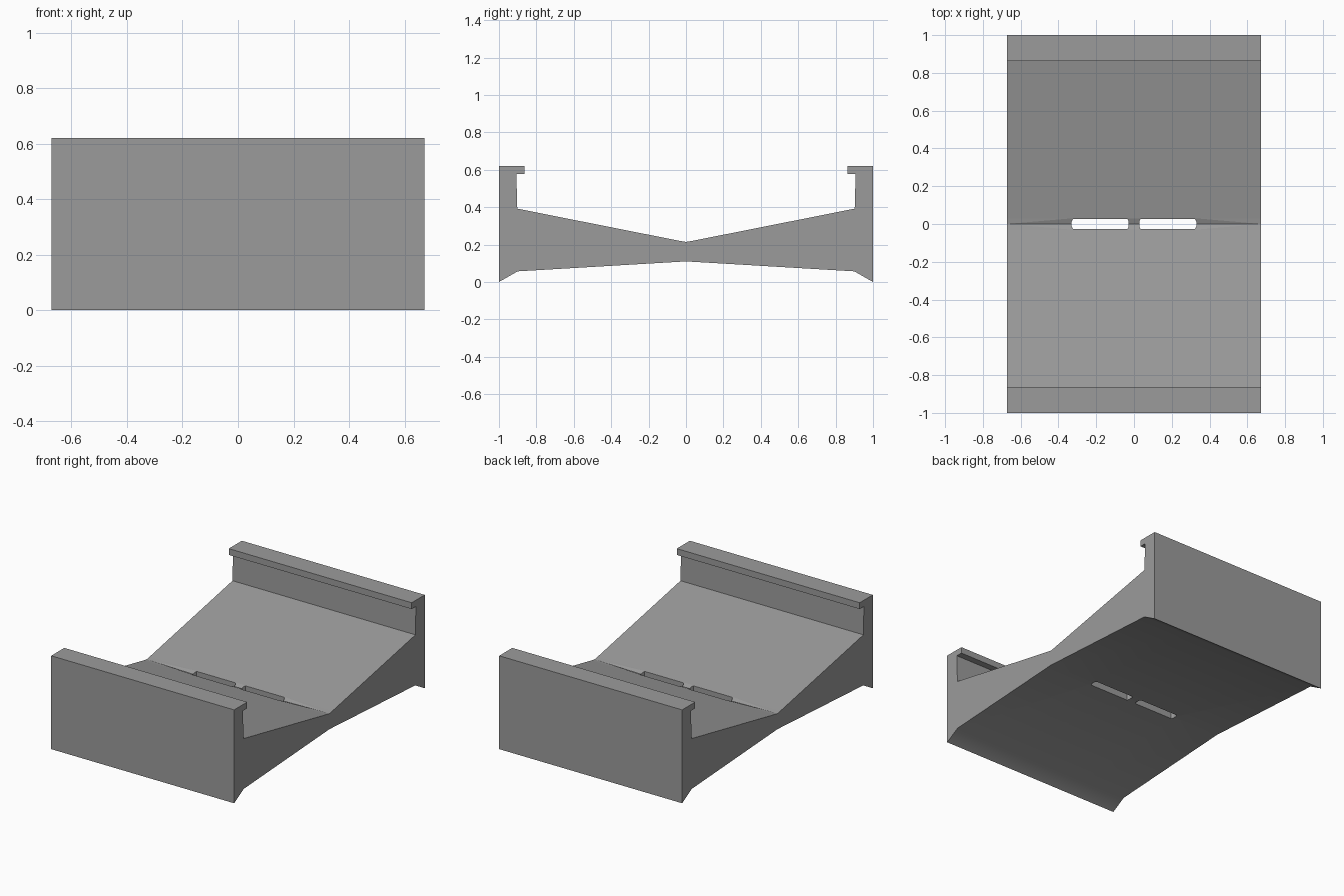
import bpy, bmesh

if "Cube" in bpy.data.objects:
    bpy.data.objects.remove(bpy.data.objects["Cube"])

HALF_X = 0.672

grey = bpy.data.materials.new("dark_grey")
grey.diffuse_color = (0.33, 0.33, 0.33, 1)
grey.use_nodes = True
grey.node_tree.nodes["Principled BSDF"].inputs["Base Color"].default_value = grey.diffuse_color


def loft(name, sections):
    """Closed solid from matching cross-section loops; soft-shaded underside."""
    bm = bmesh.new()
    rings = [[bm.verts.new(p) for p in s] for s in sections]
    n = len(rings[0])
    for a, b in zip(rings, rings[1:]):
        for i in range(n):
            j = (i + 1) % n
            bm.faces.new((a[i], a[j], b[j], b[i]))
    bm.faces.new(rings[0])
    bm.faces.new(rings[-1])
    bmesh.ops.recalc_face_normals(bm, faces=bm.faces)
    bmesh.ops.triangulate(bm, faces=bm.faces)
    for f in bm.faces:
        f.smooth = f.normal.z < -0.5 and f.calc_center_median().z < 0.2
    mesh = bpy.data.meshes.new(name)
    bm.to_mesh(mesh)
    bm.free()
    mesh.materials.append(grey)
    ob = bpy.data.objects.new(name, mesh)
    bpy.context.collection.objects.link(ob)
    return ob


# Channel: symmetric profile, with the valley falling towards the drain slots
def channel_section(x, valley):
    half = [(1, 0), (1, 0.62), (0.863, 0.62), (0.863, 0.578),
            (0.907, 0.578), (0.902, 0.392)]
    right = half + [(0.03, 0.219)]
    left = [(-y, z) for y, z in reversed(right)]
    under = [(-0.9, 0.057), (0, 0.11), (0.9, 0.057)]
    return [(x, y, z) for y, z in right + [(0, valley)] + left + under]


channel = loft("channel_body", [channel_section(x, v) for x, v in (
    (-HALF_X, 0.214), (-0.33, 0.207), (0.33, 0.207), (HALF_X, 0.214))])

# Drain slots with clipped corners
for x0, x1 in ((-0.33, -0.028), (0.028, 0.33)):
    c, w = 0.007, 0.027
    outline = [(x0 + c, -w), (x1 - c, -w), (x1, -w + 0.015), (x1, w - 0.015),
               (x1 - c, w), (x0 + c, w), (x0, w - 0.015), (x0, -w + 0.015)]
    cutter = loft("slot_cutter", [[(x, y, z) for x, y in outline] for z in (0, 0.5)])
    cutter.hide_render = True
    cutter.hide_viewport = True
    mod = channel.modifiers.new("drain_slot", 'BOOLEAN')
    mod.operation = 'DIFFERENCE'
    mod.solver = 'EXACT'
    mod.object = cutter
